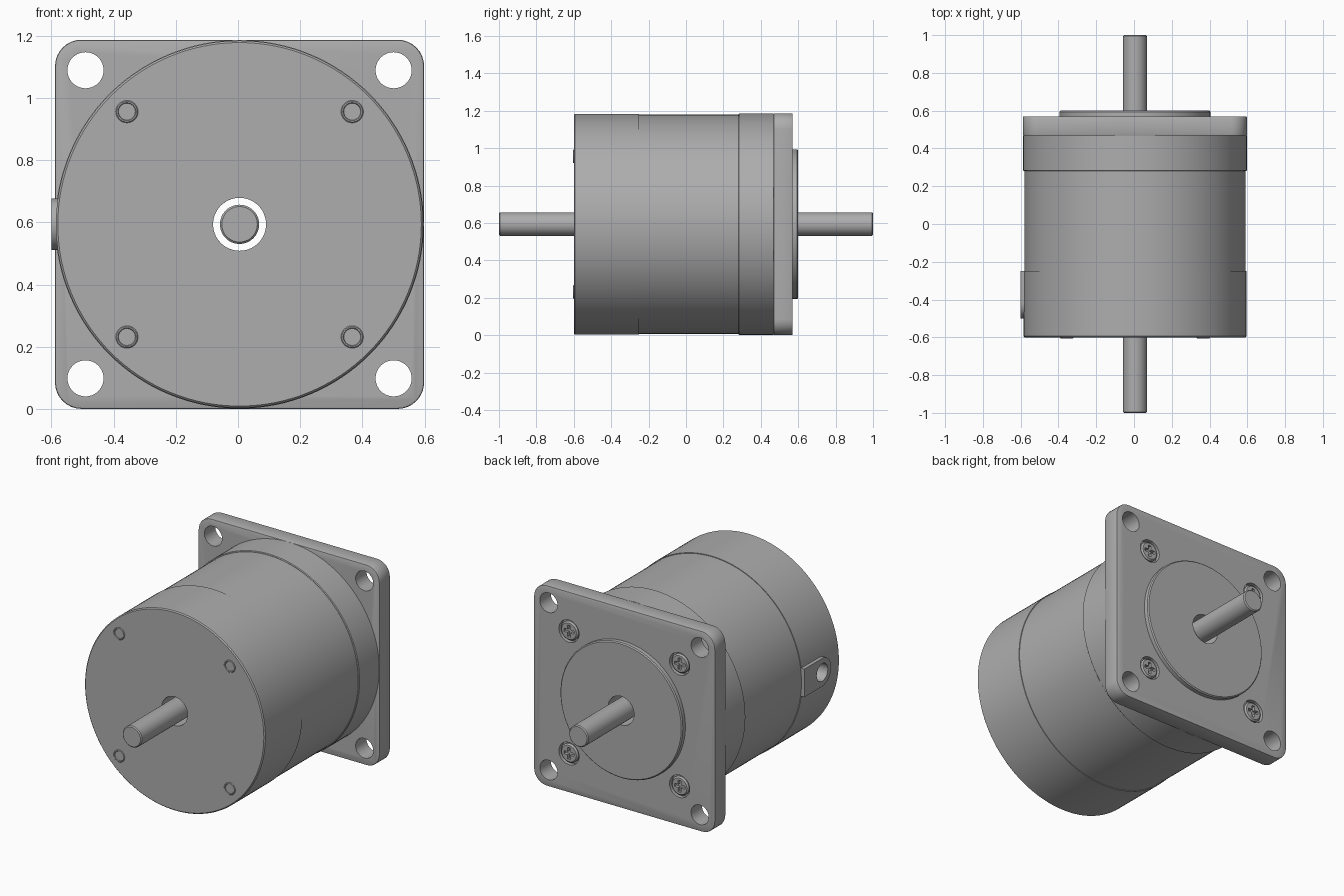
import bpy, bmesh
from math import cos, sin, pi, radians
from mathutils import Matrix, Vector

if "Cube" in bpy.data.objects:
    bpy.data.objects.remove(bpy.data.objects["Cube"])

CX, CZ = 0.005, 0.594      # motor axis
BORE = 0.085

steel = bpy.data.materials.new("satin_grey")
steel.use_nodes = True
GREY = (0.42, 0.42, 0.42, 1)
steel.diffuse_color = GREY
steel.node_tree.nodes["Principled BSDF"].inputs["Base Color"].default_value = GREY


def finish(name, bm):
    bmesh.ops.remove_doubles(bm, verts=bm.verts, dist=1e-5)
    bmesh.ops.recalc_face_normals(bm, faces=bm.faces)
    mesh = bpy.data.meshes.new(name)
    bm.to_mesh(mesh)
    bm.free()
    mesh.materials.append(steel)
    ob = bpy.data.objects.new(name, mesh)
    bpy.context.collection.objects.link(ob)
    return ob


def lathe(name, profile, x=0, z=0, segs=96, closed=False):
    """Revolve (radius, y) points about a line parallel to y."""
    bm = bmesh.new()
    rings = [[bm.verts.new((CX + x + r * cos(2 * pi * i / segs), y,
                            CZ + z + r * sin(2 * pi * i / segs)))
              for i in range(segs)] for r, y in profile]
    pairs = list(zip(rings, rings[1:]))
    if closed:
        pairs.append((rings[-1], rings[0]))
    for a, b in pairs:
        for i in range(segs):
            j = (i + 1) % segs
            bm.faces.new((a[i], a[j], b[j], b[i]))
    return finish(name, bm)


def rod(name, r, y0, y1, x=0, z=0, segs=40, bevel=0.0):
    pts = [(0, y0), (r - bevel, y0), (r, y0 + bevel),
           (r, y1 - bevel), (r - bevel, y1), (0, y1)]
    return lathe(name, pts, x, z, segs)


def prism(name, outline, axis):
    """Extrude a closed outline of 3D points along a vector."""
    bm = bmesh.new()
    face = bm.faces.new([bm.verts.new(p) for p in outline])
    geom = bmesh.ops.extrude_face_region(bm, geom=[face])["geom"]
    bmesh.ops.translate(bm, vec=axis,
                        verts=[g for g in geom if isinstance(g, bmesh.types.BMVert)])
    return finish(name, bm)


def bake(ob):
    """Replace the mesh with its modified result."""
    deps = bpy.context.evaluated_depsgraph_get()
    deps.update()
    mesh = bpy.data.meshes.new_from_object(ob.evaluated_get(deps))
    ob.modifiers.clear()
    ob.data = mesh


def cut(ob, cutters):
    for c in cutters:
        mod = ob.modifiers.new("cut", "BOOLEAN")
        mod.operation, mod.solver, mod.object = "DIFFERENCE", "EXACT", c
    bake(ob)
    for c in cutters:
        bpy.data.objects.remove(c)


def bevel(ob, width):
    mod = ob.modifiers.new("edge", "BEVEL")
    mod.width, mod.segments, mod.limit_method = width, 2, "ANGLE"
    mod.angle_limit = radians(50)
    bake(ob)


def side_cutter(r, x0, x1, y):
    """Cylinder lying along x."""
    outline = [(x0, y + r * cos(2 * pi * i / 32), CZ + r * sin(2 * pi * i / 32))
               for i in range(32)]
    return prism("port_cutter", outline, Vector((x1 - x0, 0, 0)))


CORNERS = [(sx, sz) for sx in (-1, 1) for sz in (-1, 1)]
PORT_Y = -0.417

# Body: three stacked bored cylinders
front_cap = lathe("front_cap", [(BORE, -0.6), (0.584, -0.6), (0.59, -0.594),
                                (0.59, -0.25), (BORE, -0.25)], segs=128, closed=True)
stator = lathe("stator_housing", [(BORE, -0.25), (0.586, -0.25),
                                  (0.586, 0.28), (BORE, 0.28)], segs=128, closed=True)
rear_cap = lathe("rear_cap", [(BORE, 0.28), (0.588, 0.28), (0.592, 0.284),
                              (0.592, 0.468), (BORE, 0.468)], segs=128, closed=True)

# Square mounting flange with rounded corners
H, R = 0.593, 0.085
outline = []
for k, (sx, sz) in enumerate([(1, 1), (-1, 1), (-1, -1), (1, -1)]):
    for i in range(9):
        a = pi / 2 * (k + i / 8)
        outline.append((CX + sx * (H - R) + R * cos(a), 0.468,
                        CZ + sz * (H - R) + R * sin(a)))
flange = prism("mounting_flange", outline, Vector((0, 0.102, 0)))
bevel(flange, 0.006)
cutters = [rod("bore_cutter", BORE, 0.4, 0.7, segs=96)]
for sx, sz in CORNERS:
    cutters.append(rod("hole_cutter", 0.058, 0.4, 0.7, sx * 0.495, sz * 0.495))
    cutters.append(rod("recess_cutter", 0.066, 0.545, 0.7, sx * 0.362, sz * 0.362))
cut(flange, cutters)

# Raised centring disc
pilot = lathe("pilot_disc", [(BORE, 0.565), (0.4, 0.565), (0.4, 0.594),
                             (0.394, 0.6), (BORE, 0.6)], closed=True)

# Through shaft
shaft = rod("shaft", 0.063, -1.0, 1.0, segs=48, bevel=0.006)

parts = [front_cap, stator, rear_cap, flange, pilot, shaft]

# Cross-head screws in the flange, screw ends in the front cap
for n, (sx, sz) in enumerate(CORNERS, 1):
    x, z = sx * 0.362, sz * 0.362
    head = rod(f"flange_screw_{n}", 0.056, 0.535, 0.57, x, z, bevel=0.008)
    w, l = 0.009, 0.034
    plus = [(w, w), (w, l), (-w, l), (-w, w), (-l, w), (-l, -w),
            (-w, -w), (-w, -l), (w, -l), (w, -w), (l, -w), (l, w)]
    slot = prism("slot_cutter", [(CX + x + a, 0.552, CZ + z + b) for a, b in plus],
                 Vector((0, 0.05, 0)))
    cut(head, [slot])
    end = lathe(f"screw_end_{n}", [(0.036, -0.59), (0.036, -0.602), (0.033, -0.605),
                                   (0.029, -0.605), (0.027, -0.601), (0, -0.601)],
                x, z, segs=32)
    parts += [head, end]

# Cable port on the right side: square at the seam, round at the front
r = 0.083
outline = [(-0.6, -0.25, CZ - r), (-0.6, -0.25, CZ + r)]
outline += [(-0.6, PORT_Y + r * cos(a), CZ + r * sin(a))
            for a in (pi / 2 + pi * i / 20 for i in range(21))]
port = prism("cable_port", outline, Vector((0.05, 0, 0)))
cut(port, [side_cutter(0.052, -0.7, -0.45, PORT_Y)])
cut(front_cap, [side_cutter(0.052, -0.7, -0.4, PORT_Y)])
parts.append(port)

# Smooth shading with sharp edges kept
bpy.ops.object.select_all(action="DESELECT")
for ob in parts:
    ob.select_set(True)
bpy.context.view_layer.objects.active = front_cap
bpy.ops.object.shade_smooth_by_angle(angle=radians(30))
